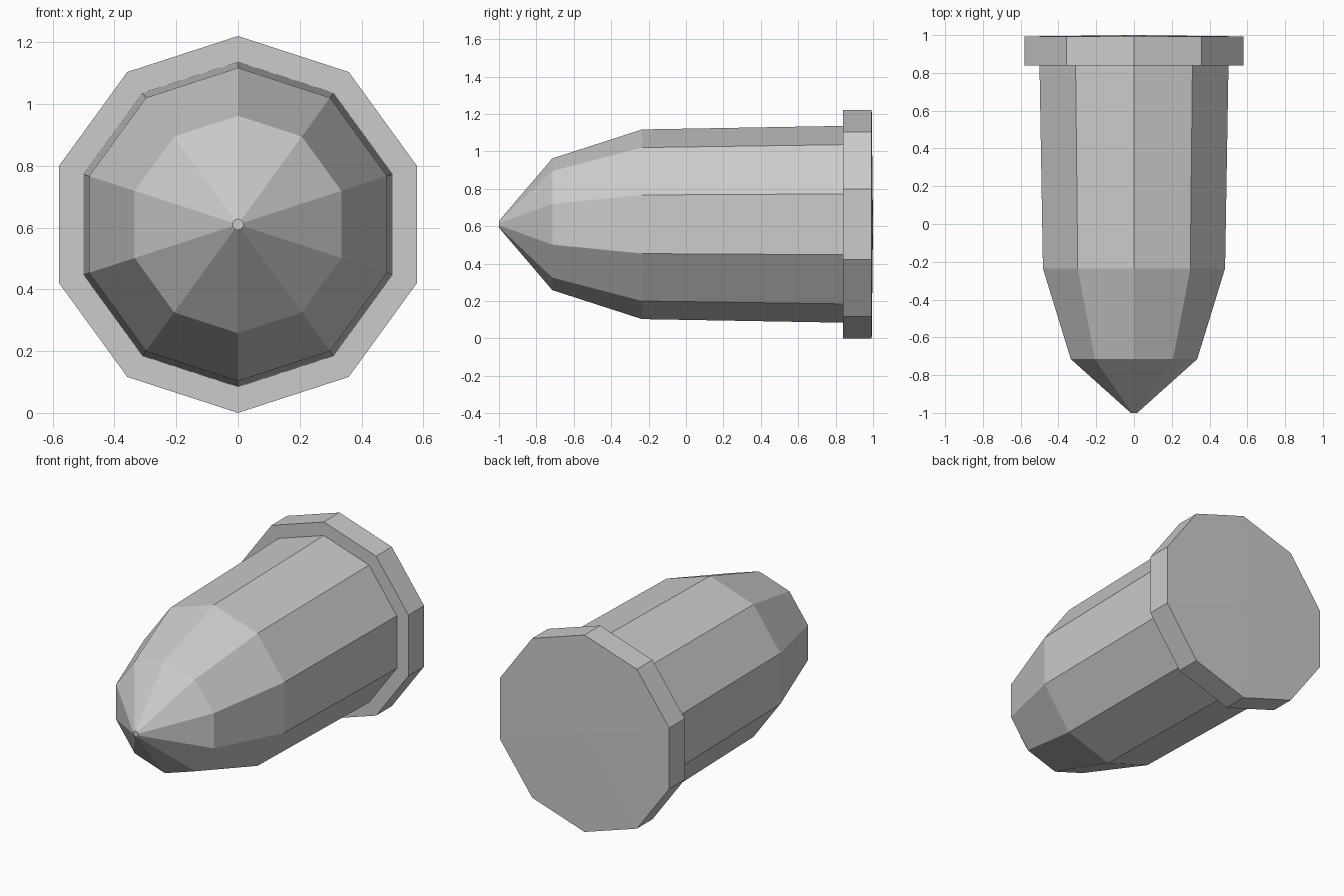
import bpy, bmesh, math

cube = bpy.data.objects.get("Cube")
if cube:
    bpy.data.objects.remove(cube, do_unlink=True)

SIDES = 10
AXIS_Z = 0.61

grey = bpy.data.materials.new("plain grey")
grey.use_nodes = True
colour = (0.6, 0.6, 0.6, 1)
grey.diffuse_color = colour
grey.node_tree.nodes["Principled BSDF"].inputs["Base Color"].default_value = colour


def lathe(name, profile):
    """Spin (y, radius) points about the lengthwise axis; radius 0 closes an end."""
    bm = bmesh.new()
    rings = []
    for y, r in profile:
        if r == 0:
            rings.append([bm.verts.new((0, y, AXIS_Z))] * SIDES)
            continue
        angles = [2 * math.pi * i / SIDES for i in range(SIDES)]
        rings.append([bm.verts.new((r * math.sin(a), y, AXIS_Z + r * math.cos(a)))
                      for a in angles])
    for a, b in zip(rings, rings[1:]):
        for i in range(SIDES):
            j = (i + 1) % SIDES
            bm.faces.new(dict.fromkeys((a[i], a[j], b[j], b[i])))
    bmesh.ops.recalc_face_normals(bm, faces=bm.faces)
    mesh = bpy.data.meshes.new(name)
    bm.to_mesh(mesh)
    bm.free()
    mesh.materials.append(grey)
    obj = bpy.data.objects.new(name, mesh)
    bpy.context.collection.objects.link(obj)
    return obj


# Pointed, slightly flared body running into a wide rim with a shallow domed back
lathe("pointed_body_with_rim", [
    (-1, 0), (-1, 0.018),            # blunt tip
    (-0.715, 0.352), (-0.235, 0.507),  # nose facets
    (0.84, 0.526),                   # long body
    (0.84, 0.61), (0.993, 0.61),     # rim
    (1, 0),                          # back
])
